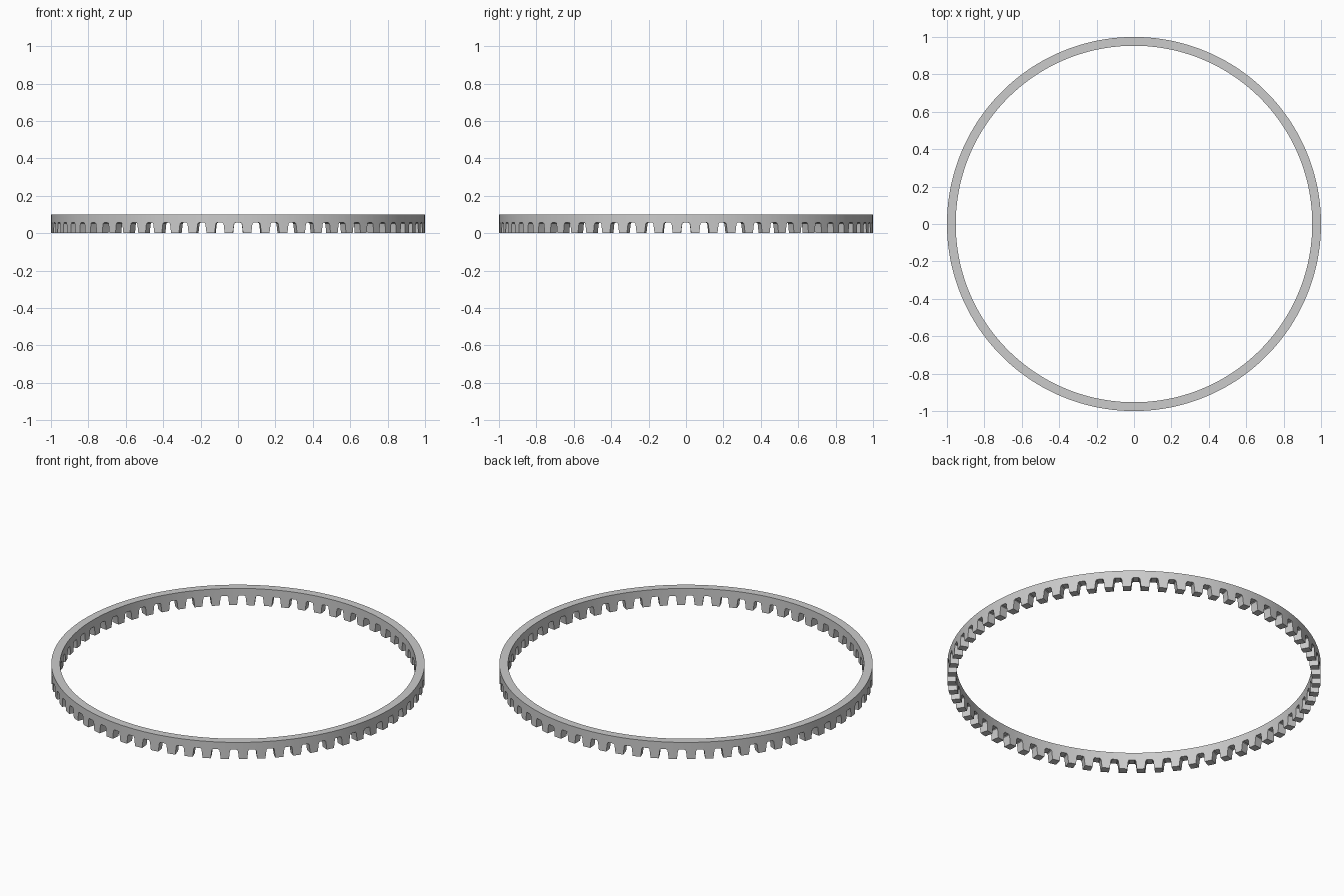
import bpy, bmesh
from math import sin, cos, tau, radians

if "Cube" in bpy.data.objects:
    bpy.data.objects.remove(bpy.data.objects["Cube"])

TEETH = 64
R_OUT, R_IN, HEIGHT = 1.0, 0.953, 0.099

# One notch of the lower edge: (arc offset from notch centre, z), rounded at the root
half = [(0.027, 0.0), (0.0215, 0.046), (0.0195, 0.0525), (0.0145, 0.056)]
notch = [(-a, z) for a, z in half] + [(a, z) for a, z in reversed(half)]
notch.append((tau / TEETH / 2, 0.0))  # middle of the tooth tip

bm = bmesh.new()


def column(angle, z):
    """Four section corners: outer low, outer top, inner top, inner low."""
    return [bm.verts.new((r * cos(angle), r * sin(angle), h))
            for r, h in ((R_OUT, z), (R_OUT, HEIGHT), (R_IN, HEIGHT), (R_IN, z))]


# Toothed band swept around the full circle
cols = [column(t * tau / TEETH + a, z) for t in range(TEETH) for a, z in notch]
for i, c in enumerate(cols):
    d = cols[(i + 1) % len(cols)]
    for k in range(4):
        n = (k + 1) % 4
        bm.faces.new((c[k], d[k], d[n], c[n]))
bmesh.ops.recalc_face_normals(bm, faces=bm.faces)

mesh = bpy.data.meshes.new("toothed_ring")
bm.to_mesh(mesh)
bm.free()
ring = bpy.data.objects.new("toothed_ring", mesh)
bpy.context.collection.objects.link(ring)

# Smooth walls, crisp rims and tooth edges
bpy.context.view_layer.objects.active = ring
ring.select_set(True)
bpy.ops.object.shade_smooth_by_angle(angle=radians(30))
